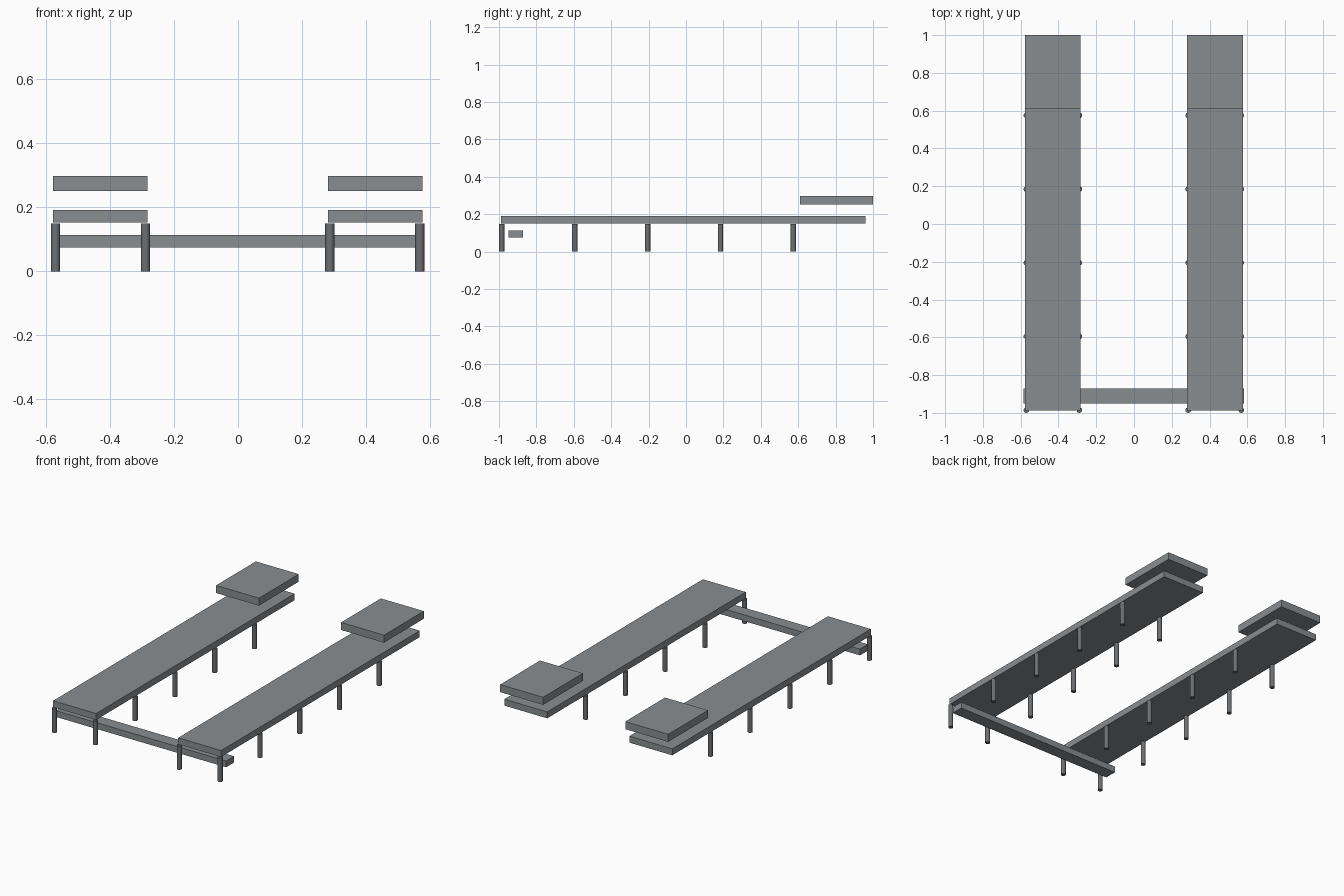
import bpy

if "Cube" in bpy.data.objects:
    bpy.data.objects.remove(bpy.data.objects["Cube"])


def material(name, color):
    m = bpy.data.materials.new(name)
    m.diffuse_color = (*color, 1)
    m.use_nodes = True
    m.node_tree.nodes["Principled BSDF"].inputs["Base Color"].default_value = m.diffuse_color
    return m


SLATE = material("slate_grey", (0.25, 0.267, 0.278))
DARK = material("dark_grey", (0.15, 0.16, 0.17))


def box(name, x, y, z):
    """Box from (min, max) ranges on each axis."""
    bpy.ops.mesh.primitive_cube_add(size=1, location=[sum(r) / 2 for r in (x, y, z)])
    ob = bpy.context.object
    ob.name = name
    ob.scale = [r[1] - r[0] for r in (x, y, z)]
    bpy.ops.object.transform_apply(location=False, rotation=False, scale=True)
    ob.data.materials.append(SLATE)


def post(name, x, y, height=0.149, radius=0.0145):
    """Round upright standing on the ground."""
    bpy.ops.mesh.primitive_cylinder_add(vertices=24, radius=radius, depth=height,
                                        location=(x, y, height / 2))
    ob = bpy.context.object
    ob.name = name
    ob.data.materials.append(DARK)
    bpy.ops.object.shade_smooth_by_angle()


# The two walkways: deck, raised end block, and paired rows of posts
walkways = {
    "left": ((-0.578, -0.283), (-0.570, -0.289)),
    "right": ((0.281, 0.576), (0.287, 0.568)),
}
for side, (span, post_xs) in walkways.items():
    box(f"{side}_deck", span, (-0.988, 0.960), (0.152, 0.192))
    box(f"{side}_raised_block", span, (0.61, 1.0), (0.251, 0.298))
    for row, x in enumerate(post_xs):
        for i in range(5):
            post(f"{side}_post_{row}_{i}", x, -0.9855 + 0.39 * i)

# Cross beam under the front ends
box("cross_beam", (-0.585, 0.583), (-0.949, -0.871), (0.075, 0.114))
